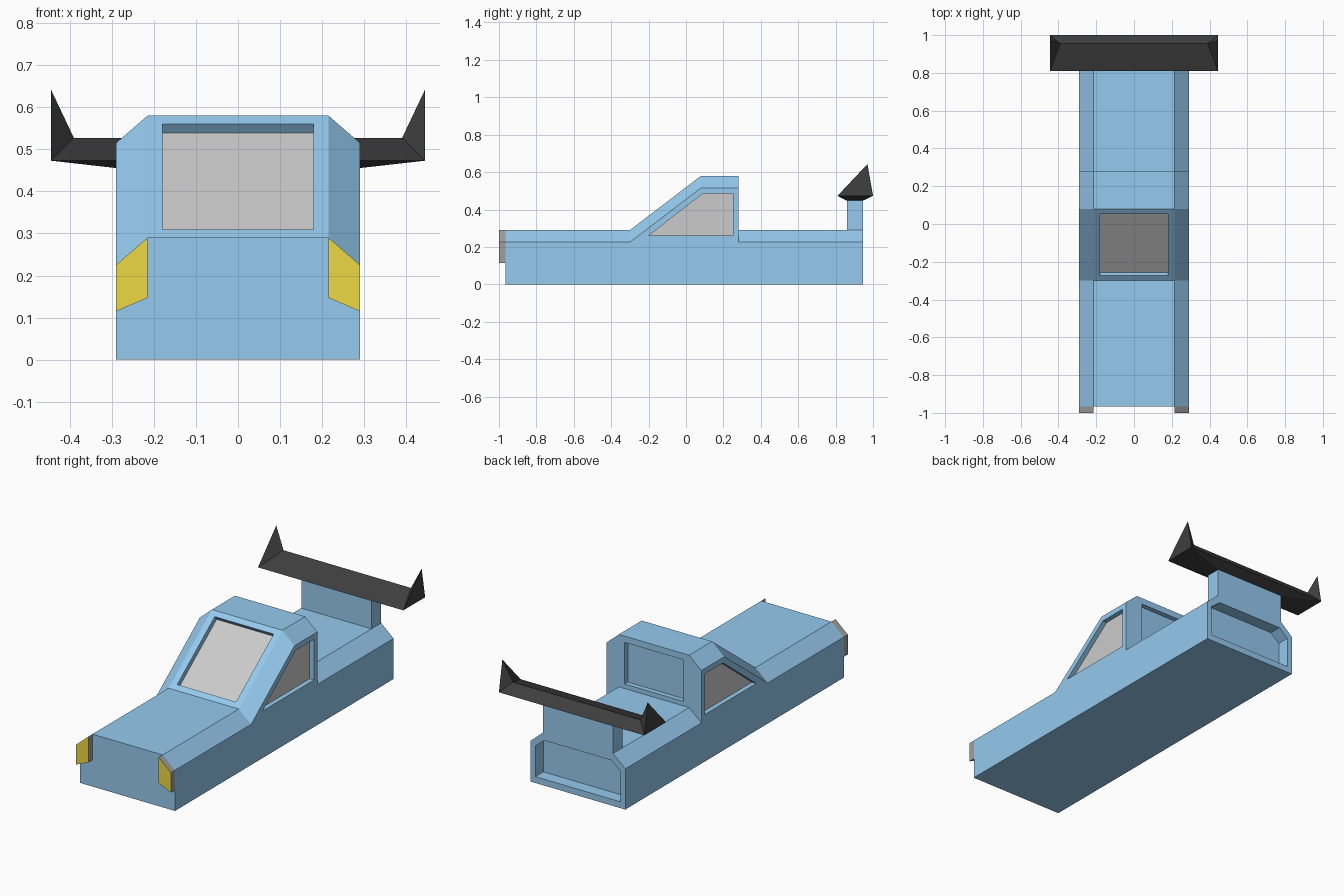
import bpy, bmesh
from mathutils import Vector as V

if "Cube" in bpy.data.objects:
    bpy.data.objects.remove(bpy.data.objects["Cube"])


def material(name, rgb):
    m = bpy.data.materials.new(name)
    m.diffuse_color = (*rgb, 1)
    m.use_nodes = True
    m.node_tree.nodes["Principled BSDF"].inputs["Base Color"].default_value = m.diffuse_color
    return m


BLUE = material("blue_paint", (0.30, 0.59, 0.86))
YELLOW = material("yellow_lens", (0.84, 0.69, 0.06))
DARK = material("dark_casing", (0.36, 0.35, 0.34))
BLACK = material("black_plastic", (0.05, 0.05, 0.05))


def make(name, verts, faces, mat=None):
    bm = bmesh.new()
    vs = [bm.verts.new(v) for v in verts]
    for f in faces:
        bm.faces.new([vs[i] for i in f])
    bmesh.ops.recalc_face_normals(bm, faces=bm.faces)
    me = bpy.data.meshes.new(name)
    bm.to_mesh(me)
    bm.free()
    if mat:
        me.materials.append(mat)
    ob = bpy.data.objects.new(name, me)
    bpy.context.collection.objects.link(ob)
    return ob


def prism(name, outline, vec, mat=None):
    """Extrude a flat 3D outline along vec."""
    a = [V(p) for p in outline]
    n = len(a)
    faces = [range(n), range(n, 2 * n)]
    faces += [(i, (i + 1) % n, n + (i + 1) % n, n + i) for i in range(n)]
    return make(name, a + [p + V(vec) for p in a], faces, mat)


# Car body: side profile with chamfered shoulders
shoulder = [(-0.965, 0.225), (-0.30, 0.225), (0.08, 0.515),
            (0.28, 0.515), (0.28, 0.225), (0.945, 0.225)]
verts = []
for s in (1, -1):
    verts += [(s * 0.29, -0.965, 0), (s * 0.29, 0.945, 0)]
    verts += [(s * 0.29, y, z) for y, z in shoulder]
    verts += [(s * 0.215, y, z + 0.065) for y, z in shoulder]
N = 14
faces = [(0, 1, N + 1, N),                          # underside
         (0, 2, 8, N + 8, N + 2, N),                # nose
         (1, 7, 13, N + 13, N + 7, N + 1)]          # tail
for o in (0, N):
    faces.append([o + i for i in (0, 2, 3, 4, 5, 6, 7, 1)])
    faces += [[o + i for i in (k, k + 1, k + 7, k + 6)] for k in range(2, 7)]
faces += [(k, k + 1, N + k + 1, N + k) for k in range(8, 13)]
body = make("car_body", verts, faces, BLUE)


def recess(name, outline, normal, depth, glass):
    """Sink an outline into the body, optionally with a glass pane."""
    n = V(normal).normalized()
    pts = [V(p) for p in outline]
    cutter = prism(name + "_cutter", [p + n * 0.01 for p in pts],
                   -n * (depth + 0.01), BLUE)
    cutter.hide_render = True
    mod = body.modifiers.new(name, 'BOOLEAN')
    mod.operation = 'DIFFERENCE'
    mod.solver = 'EXACT'
    mod.object = cutter
    bpy.context.view_layer.objects.active = body
    bpy.ops.object.modifier_apply(modifier=mod.name)
    bpy.data.objects.remove(cutter)
    if glass:
        prism(name, [p - n * (depth - 0.001) for p in pts], -n * 0.005)


# Windscreen on the sloped front of the cabin
recess("windscreen", [(-0.18, -0.274, 0.31), (0.18, -0.274, 0.31),
                      (0.18, 0.054, 0.56), (-0.18, 0.054, 0.56)],
       (0, -0.29, 0.38), 0.028, True)

# Side windows
side = [(-0.20, 0.26), (0.09, 0.485), (0.25, 0.485), (0.25, 0.26)]
for s, label in ((1, "right"), (-1, "left")):
    recess(label + "_side_window", [(s * 0.29, y, z) for y, z in side],
           (s, 0, 0), 0.028, True)

# Rear cabin recess and tail recess
recess("rear_window", [(-0.18, 0.28, 0.315), (0.18, 0.28, 0.315),
                       (0.18, 0.28, 0.545), (-0.18, 0.28, 0.545)],
       (0, 1, 0), 0.028, False)
half = [(0.26, 0.035), (0.26, 0.205), (0.205, 0.25)]
recess("tail_panel", [(x, 0.945, z) for x, z in half]
       + [(-x, 0.945, z) for x, z in reversed(half)], (0, 1, 0), 0.07, False)

# Headlights: dark casing with a yellow front face
lamp = [(0.215, 0.29), (0.29, 0.225), (0.29, 0.115), (0.215, 0.147)]
for s, label in ((1, "right"), (-1, "left")):
    ob = prism(label + "_headlight", [(s * x, -1.0, z) for x, z in lamp],
               (0, 0.035, 0), DARK)
    ob.data.materials.append(YELLOW)
    for p in ob.data.polygons:
        if p.normal.y < -0.9:
            p.material_index = 1

# Spoiler stand
prism("spoiler_stand", [(-0.215, 0.86, 0.285), (0.215, 0.86, 0.285),
                        (0.215, 0.945, 0.285), (-0.215, 0.945, 0.285)],
      (0, 0, 0.163), BLUE)

# Spoiler wing: tapered underside, ridged top, raised pointed tips
wing = []
for s in (1, -1):
    wing += [(s * 0.215, 0.86, 0.447), (s * 0.215, 0.945, 0.447),
             (s * 0.445, 0.81, 0.473), (s * 0.445, 1.0, 0.473),
             (s * 0.39, 0.955, 0.527), (s * 0.445, 0.97, 0.643)]
faces = [(0, 1, 7, 6), (0, 2, 8, 6), (1, 3, 9, 7), (2, 4, 10, 8), (3, 4, 10, 9)]
for o in (0, 6):
    faces += [[o + i for i in f] for f in
              ((0, 1, 3, 2), (2, 3, 5), (2, 4, 5), (3, 4, 5))]
make("spoiler_wing", wing, faces, BLACK)
